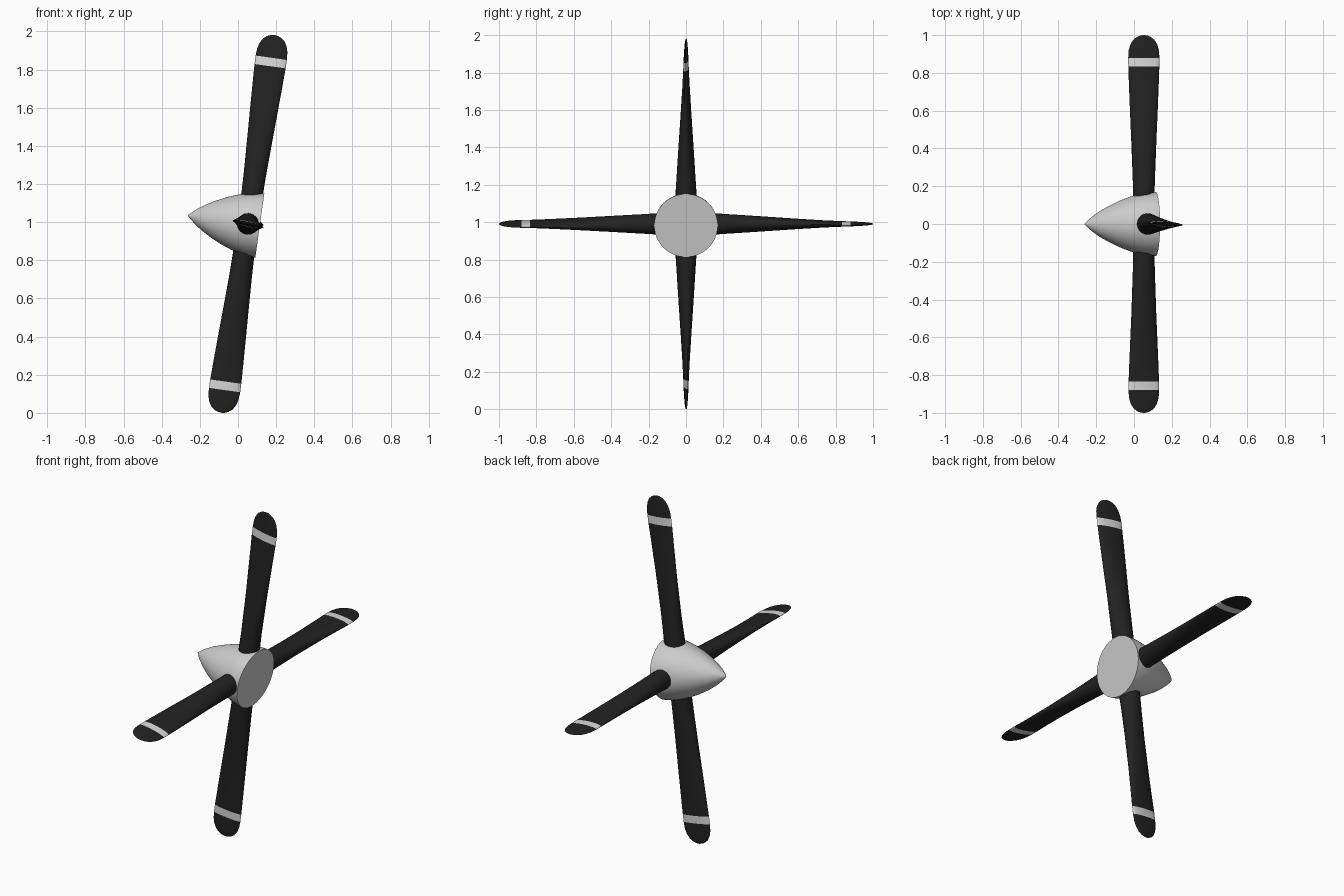
import bpy, bmesh, math
from mathutils import Matrix

cube = bpy.data.objects.get("Cube")
if cube:
    bpy.data.objects.remove(cube, do_unlink=True)


def material(name, rgb):
    m = bpy.data.materials.new(name)
    m.use_nodes = True
    m.diffuse_color = (*rgb, 1)
    m.node_tree.nodes["Principled BSDF"].inputs["Base Color"].default_value = (*rgb, 1)
    return m


black = material("blade black", (0.016, 0.016, 0.016))
white = material("stripe white", (0.7, 0.7, 0.7))
silver = material("spinner grey", (0.6, 0.6, 0.6))

# Shaft frame: nose points to -x and is tilted up
frame = Matrix.Translation((0.052, 0, 0.991)) @ Matrix.Rotation(math.radians(8), 4, "Y")


def loft(name, rings, mats, matrix, stripe=None):
    """Skin a list of rings and cap both ends."""
    bm = bmesh.new()
    loops = [[bm.verts.new(p) for p in ring] for ring in rings]
    n = len(loops[0])
    for a, b in zip(loops, loops[1:]):
        for i in range(n):
            j = (i + 1) % n
            f = bm.faces.new((a[i], a[j], b[j], b[i]))
            if stripe and stripe[0] < f.calc_center_median().z < stripe[1]:
                f.material_index = 1
    bm.faces.new(loops[0])
    bm.faces.new(loops[-1])
    bmesh.ops.recalc_face_normals(bm, faces=bm.faces)
    mesh = bpy.data.meshes.new(name)
    bm.to_mesh(mesh)
    bm.free()
    for m in mats:
        mesh.materials.append(m)
    ob = bpy.data.objects.new(name, mesh)
    bpy.context.collection.objects.link(ob)
    ob.matrix_world = matrix
    bpy.ops.object.select_all(action="DESELECT")
    ob.select_set(True)
    bpy.context.view_layer.objects.active = ob
    bpy.ops.object.shade_smooth_by_angle(angle=math.radians(40))
    return ob


def circle(n):
    return [(math.cos(2 * math.pi * i / n), math.sin(2 * math.pi * i / n)) for i in range(n)]


# Spinner: position along shaft, radius
profile = [(-0.317, 0.002), (-0.305, 0.014), (-0.28, 0.036), (-0.24, 0.065),
           (-0.19, 0.094), (-0.13, 0.123), (-0.07, 0.146), (-0.01, 0.162),
           (0.03, 0.168), (0.063, 0.17)]
loft("spinner", [[(x, r * c, r * s) for c, s in circle(48)] for x, r in profile],
     [silver], frame)

# Blade sections: radius, chord, thickness, pitch in degrees
sections = [(0.04, 0.114, 0.114, 12), (0.17, 0.114, 0.112, 12), (0.24, 0.118, 0.102, 11),
            (0.32, 0.124, 0.092, 9), (0.45, 0.134, 0.075, 7), (0.6, 0.147, 0.055, 6),
            (0.75, 0.159, 0.036, 5), (0.835, 0.165, 0.028, 4), (0.88, 0.166, 0.024, 4),
            (0.92, 0.16, 0.02, 4), (0.95, 0.143, 0.016, 4), (0.975, 0.113, 0.012, 4),
            (0.99, 0.075, 0.008, 4), (0.998, 0.035, 0.004, 4), (1.0, 0.006, 0.002, 4)]


def section(r, chord, thick, pitch):
    turn = Matrix.Rotation(math.radians(-pitch), 4, "Z")
    return [turn @ Matrix.Translation((0, 0, r)) @ Matrix.Diagonal((chord / 2, thick / 2, 1, 1))
            @ Matrix.Translation((c, s, 0)).to_translation() for c, s in circle(24)]


rings = [section(*s) for s in sections]
for k, side in enumerate(("top", "right", "bottom", "left")):
    loft(f"blade_{side}", rings, [black, white],
         frame @ Matrix.Rotation(k * math.pi / 2, 4, "X"), stripe=(0.835, 0.88))
